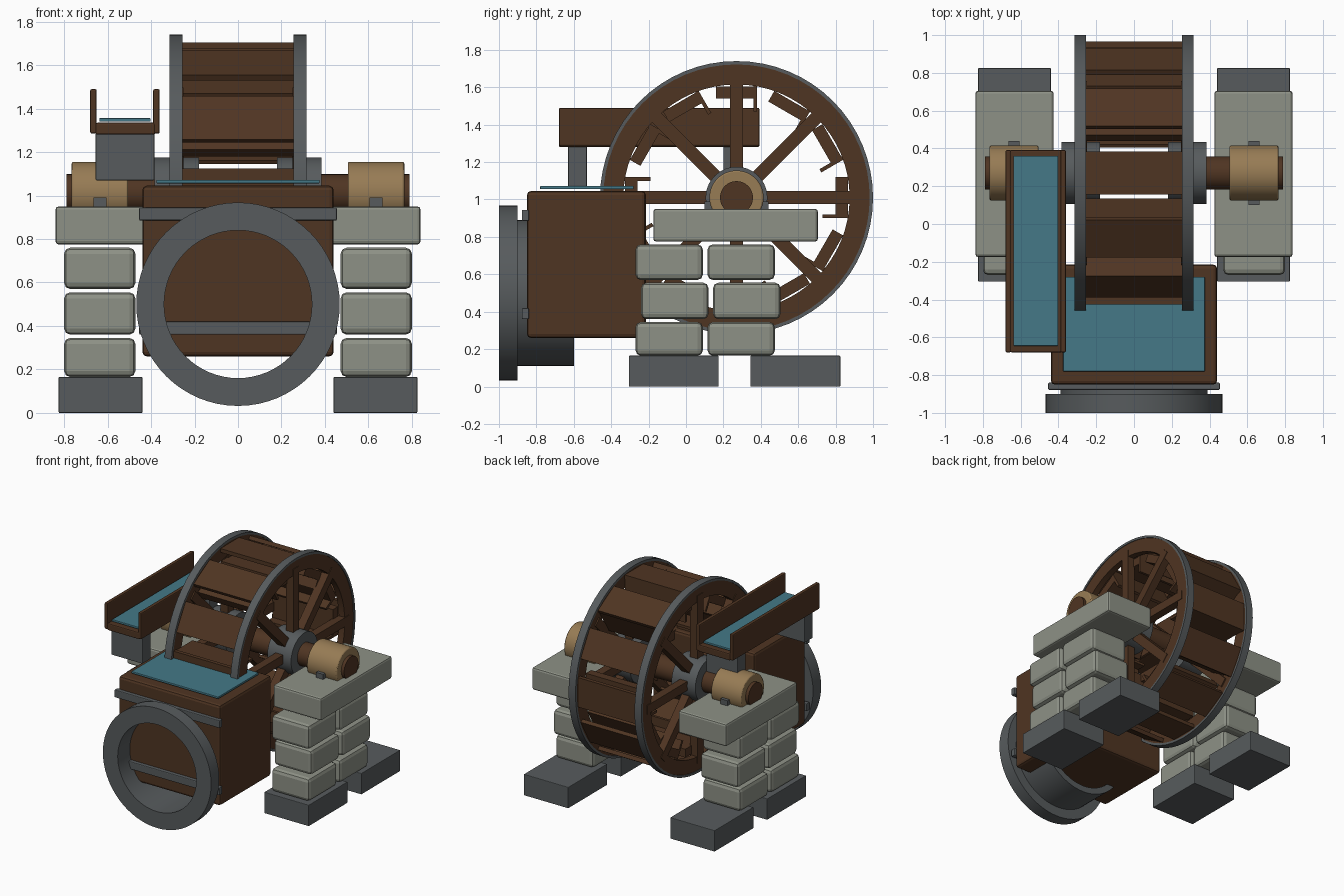
import bpy, bmesh
from math import radians
from mathutils import Matrix, Vector

if "Cube" in bpy.data.objects:
    bpy.data.objects.remove(bpy.data.objects["Cube"], do_unlink=True)


def material(name, rgb):
    m = bpy.data.materials.new(name)
    m.use_nodes = True
    m.diffuse_color = (*rgb, 1)
    m.node_tree.nodes["Principled BSDF"].inputs["Base Color"].default_value = (*rgb, 1)
    return m


wood = material("dark wood", (0.078, 0.035, 0.016))
iron = material("grey iron", (0.095, 0.105, 0.11))
stone = material("pale stone", (0.27, 0.285, 0.24))
tan = material("tan wood", (0.31, 0.2, 0.09))
water = material("teal water", (0.058, 0.19, 0.245))


def add_object(name, bm, mat, smooth=False, bevel=0):
    bmesh.ops.recalc_face_normals(bm, faces=bm.faces)
    me = bpy.data.meshes.new(name)
    bm.to_mesh(me)
    bm.free()
    me.materials.append(mat)
    ob = bpy.data.objects.new(name, me)
    bpy.context.collection.objects.link(ob)
    if bevel:
        mod = ob.modifiers.new("Bevel", "BEVEL")
        mod.width, mod.segments = bevel, 2
    if smooth:
        bpy.ops.object.select_all(action="DESELECT")
        ob.select_set(True)
        bpy.context.view_layer.objects.active = ob
        bpy.ops.object.shade_smooth_by_angle(angle=radians(35))
    return ob


def add_box(bm, x, y, z, matrix=Matrix()):
    """Box from three (low, high) ranges."""
    size = Matrix.Diagonal((x[1] - x[0], y[1] - y[0], z[1] - z[0], 1))
    mid = Vector((sum(x) / 2, sum(y) / 2, sum(z) / 2))
    bmesh.ops.create_cube(bm, size=1, matrix=matrix @ Matrix.Translation(mid) @ size)


def box(name, mat, x, y, z, bevel=0):
    bm = bmesh.new()
    add_box(bm, x, y, z)
    return add_object(name, bm, mat, bevel=bevel)


def ring(name, mat, axis, span, outer, inner, centre, bevel=0):
    """Tube (or a solid cylinder when inner is 0) along the x or y axis."""
    bm = bmesh.new()
    c = Vector(centre)
    direction = Vector((1, 0, 0)) if axis == "x" else Vector((0, 1, 0))
    corners = [(span[0], inner), (span[0], outer), (span[1], outer), (span[1], inner)]
    verts = [bm.verts.new(c + direction * d + Vector((0, 0, r))) for d, r in corners]
    edges = [bm.edges.new((verts[i], verts[(i + 1) % 4])) for i in range(4 if inner else 3)]
    bmesh.ops.spin(bm, geom=verts + edges, cent=c, axis=direction,
                   angle=radians(360), steps=64, use_merge=True)
    bmesh.ops.remove_doubles(bm, verts=bm.verts, dist=0.0001)
    return add_object(name, bm, mat, smooth=True, bevel=bevel)


def mirrored(low, high, side):
    return tuple(sorted((low * side, high * side)))


axle = (0, 0.27, 1.01)
hub_matrix = Matrix.Translation(axle)


def turn(degrees):
    return hub_matrix @ Matrix.Rotation(radians(degrees), 4, "X")


# Water wheel boards: outer plank, inner plank and radial divider per bucket
outer_bm, inner_bm, divider_bm = bmesh.new(), bmesh.new(), bmesh.new()
for i in range(12):
    m = turn(i * 30)
    width = (-0.26, 0.26)
    add_box(outer_bm, width, (0.665, 0.695), (-0.115, 0.115), m)
    add_box(inner_bm, width, (0.53, 0.595), (-0.11, 0.11), m)
    add_box(divider_bm, width, (0.46, 0.67), (-0.11, -0.09), m)
add_object("outer_boards", outer_bm, wood)
add_object("inner_boards", inner_bm, wood)
add_object("bucket_dividers", divider_bm, wood)

# Axle
ring("axle_shaft", wood, "x", (-0.79, 0.79), 0.088, 0, axle)

for side, label in ((1, "left"), (-1, "right")):
    # Wheel sides
    ring(label + "_iron_hoop", iron, "x", mirrored(0.255, 0.315, side), 0.73, 0.712, axle)
    ring(label + "_wooden_rim", wood, "x", mirrored(0.26, 0.31, side), 0.714, 0.605, axle)
    bm = bmesh.new()
    for i in range(8):
        add_box(bm, mirrored(0.25, 0.315, side), (0.08, 0.655), (-0.035, 0.035), turn(i * 45))
    add_object(label + "_spokes", bm, wood)
    ring(label + "_hub", iron, "x", mirrored(0.18, 0.385, side), 0.165, 0, axle)

    # Bearings
    ring(label + "_bearing", tan, "x", mirrored(0.505, 0.765, side), 0.145, 0, axle, 0.008)
    box(label + "_bearing_strap", iron, mirrored(0.605, 0.665, side), (0.1, 0.44), (0.94, 0.99))

    # Stone pier
    box(label + "_pier_cap", stone, mirrored(0.425, 0.84, side), (-0.175, 0.705), (0.775, 0.95), 0.015)
    for row, (z, y) in enumerate((((0.165, 0.345), -0.27), ((0.36, 0.555), -0.24), ((0.57, 0.76), -0.27))):
        for col in range(2):
            start = y + col * 0.385
            box(f"{label}_pier_stone_{row}_{col}", stone, mirrored(0.472, 0.8, side),
                (start, start + 0.36), z, 0.028)
    for end, y in (("front", (-0.305, 0.175)), ("back", (0.345, 0.825))):
        box(f"{label}_{end}_footing", iron, mirrored(0.44, 0.825, side), y, (0, 0.165), 0.004)

# Water tank with its straps
box("tank", wood, (-0.44, 0.44), (-0.85, -0.215), (0.26, 1.045), 0.02)
box("tank_water", water, (-0.375, 0.375), (-0.78, -0.28), (1.056, 1.072), 0.003)
for label, z in (("lower", 0.36), ("upper", 0.885)):
    box(label + "_tank_strap", iron, (-0.455, 0.455), (-0.878, -0.84), (z, z + 0.06), 0.006)

# Flanged outlet pipe
ring("pipe_flange", iron, "y", (-1, -0.9), 0.468, 0.34, (0, 0, 0.5))
ring("outlet_pipe", iron, "y", (-0.9, -0.6), 0.39, 0.34, (0, 0, 0.5))

# Feed trough
trough_y = (-0.68, 0.392)
box("trough_floor", wood, (-0.655, -0.38), trough_y, (1.28, 1.335), 0.008)
for label, x in (("outer", -0.68), ("inner", -0.39)):
    box(label + "_trough_wall", wood, (x, x + 0.03), trough_y, (1.285, 1.49), 0.008)
box("trough_water", water, (-0.638, -0.402), (-0.645, 0.36), (1.34, 1.356), 0.003)
for label, y in (("front", -0.63), ("back", 0.2)):
    box(label + "_trough_support", iron, (-0.655, -0.385), (y, y + 0.1), (1.07, 1.285), 0.004)
